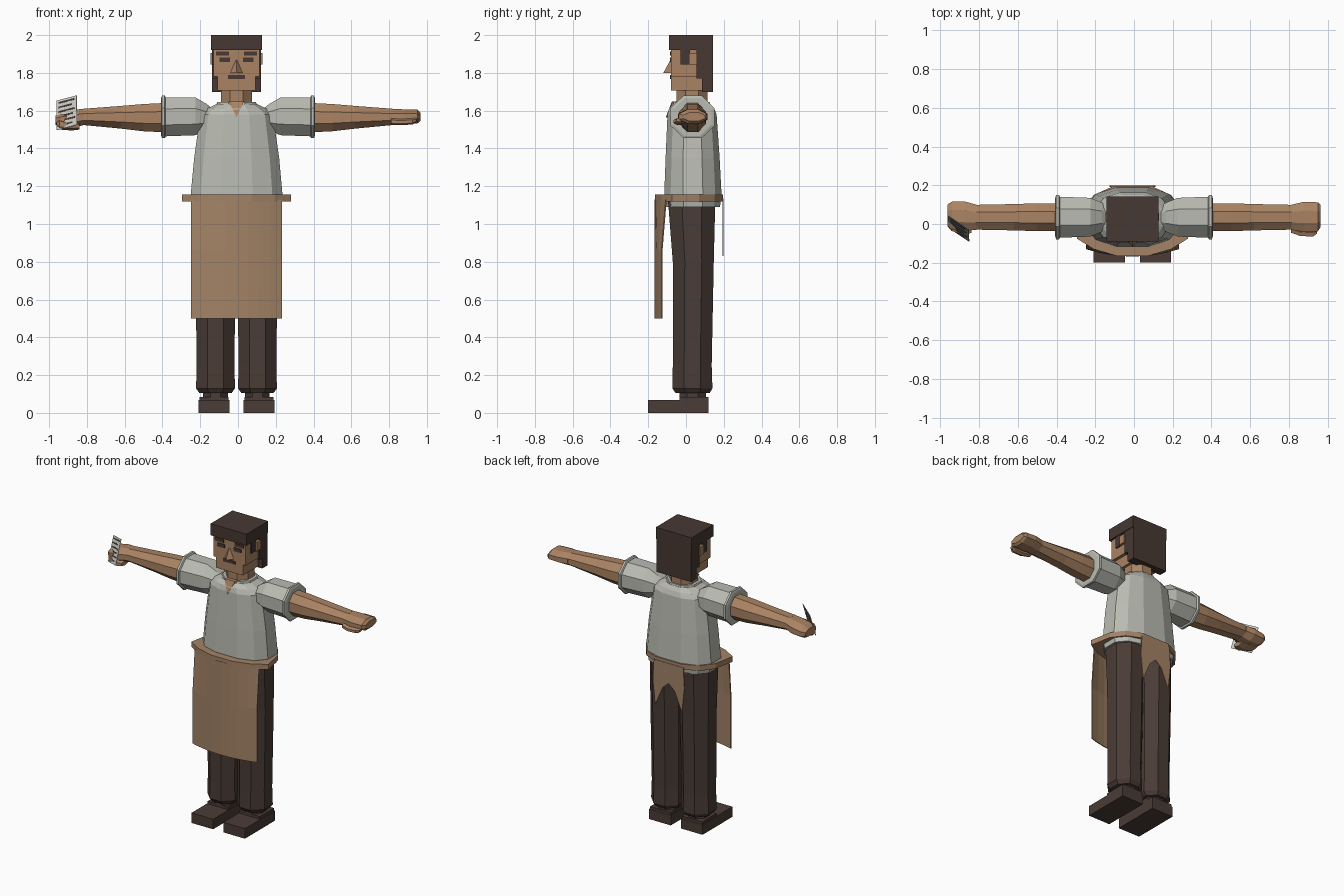
import bpy, math
from mathutils import Vector

cube = bpy.data.objects.get("Cube")
if cube:
    bpy.data.objects.remove(cube, do_unlink=True)

CX = -0.008   # body centre line
ARM_Y, ARM_Z = 0.035, 1.565


def material(name, *srgb):
    lin = [((c / 255 + 0.055) / 1.055) ** 2.4 for c in srgb] + [1]
    m = bpy.data.materials.new(name)
    m.use_nodes = True
    m.diffuse_color = lin
    m.node_tree.nodes["Principled BSDF"].inputs["Base Color"].default_value = lin
    return m


SKIN = material("skin", 170, 131, 99)
APRON = material("apron_tan", 163, 131, 102)
SHIRT = material("shirt_grey", 186, 187, 178)
TROUSER = material("trouser_brown", 74, 60, 54)
HAIR = material("hair_brown", 70, 56, 50)
PAPER = material("paper_white", 205, 207, 200)


def mesh(name, verts, faces, mat):
    me = bpy.data.meshes.new(name)
    me.from_pydata([tuple(v) for v in verts], [], faces)
    me.materials.append(mat)
    ob = bpy.data.objects.new(name, me)
    bpy.context.collection.objects.link(ob)
    # make all normals face outward
    import bmesh
    bm = bmesh.new()
    bm.from_mesh(me)
    bmesh.ops.recalc_face_normals(bm, faces=bm.faces)
    bm.to_mesh(me)
    bm.free()
    return ob


def skin_rings(name, rings, mat):
    n = len(rings[0])
    verts = [v for r in rings for v in r]
    faces = [(k * n + i, k * n + (i + 1) % n, (k + 1) * n + (i + 1) % n, (k + 1) * n + i)
             for k in range(len(rings) - 1) for i in range(n)]
    faces += [tuple(range(n)), tuple(range(len(verts) - n, len(verts)))]
    return mesh(name, verts, faces, mat)


def prism(name, pts, offset, mat):
    a = [Vector(p) for p in pts]
    return skin_rings(name, [a, [p + Vector(offset) for p in a]], mat)


def box(name, x0, x1, y0, y1, z0, z1, mat):
    pts = [(x0, y0, z0), (x1, y0, z0), (x1, y1, z0), (x0, y1, z0)]
    return prism(name, pts, (0, 0, z1 - z0), mat)


def oval(n, power=1.0):
    # unit outline with flat sides, reaching 1 on each axis
    pts = []
    for i in range(n):
        a = 2 * math.pi * (i + 0.5) / n
        c, s = math.cos(a), math.sin(a)
        pts.append((math.copysign(abs(c) ** power, c), math.copysign(abs(s) ** power, s)))
    mu, mv = max(p[0] for p in pts), max(p[1] for p in pts)
    return [(u / mu, v / mv) for u, v in pts]


def loft_z(name, rows, mat, n=8, power=1.0):
    # rows: z, x0, x1, y0, y1
    rings = [[((x0 + x1) / 2 + u * (x1 - x0) / 2, (y0 + y1) / 2 + v * (y1 - y0) / 2, z)
              for u, v in oval(n, power)] for z, x0, x1, y0, y1 in rows]
    return skin_rings(name, rings, mat)


def loft_x(name, side, rows, mat, n=8):
    # rows: x, y0, y1, z0, z1
    rings = [[(side * x, (y0 + y1) / 2 + u * (y1 - y0) / 2, (z0 + z1) / 2 + v * (z1 - z0) / 2)
              for u, v in oval(n)] for x, y0, y1, z0, z1 in rows]
    return skin_rings(name, rings, mat)


# Shirt body, collar, neck and open neckline
loft_z("shirt_body", [(1.09, -.235, .225, -.105, .18), (1.16, -.25, .235, -.115, .188),
                      (1.35, -.232, .218, -.108, .178), (1.58, -.2, .185, -.098, .162),
                      (1.61, -.165, .15, -.09, .15), (1.635, -.115, .1, -.07, .13)], SHIRT, 12, .8)
loft_z("shirt_collar", [(1.61, -.125, .11, -.075, .135), (1.645, -.11, .095, -.065, .125)], SHIRT)
loft_z("neck", [(1.58, -.09, .075, -.05, .115), (1.72, -.09, .075, -.05, .115)], SKIN)
prism("neckline", [(CX - .04, -.075, 1.648), (CX + .04, -.075, 1.648), (CX, -.107, 1.565)],
      (0, .03, 0), SKIN)

# Head, jaw, ears and nose
box("head", CX - .121, CX + .121, -.08, .135, 1.78, 1.95, SKIN)
box("jaw", CX - .1, CX + .1, -.08, .12, 1.708, 1.78, SKIN)
nx, nz = .033, 1.8
skin_rings("nose", [[(CX - nx, -.079, nz), (CX + nx, -.079, nz), (CX, -.12, nz)],
                    [(CX - .004, -.079, 1.868), (CX + .004, -.079, 1.868), (CX, -.083, 1.868)]], SKIN)
box("mouth", CX - .045, CX + .045, -.084, -.076, 1.768, 1.788, HAIR)

# Hair cap, back and side locks
box("hair_cap", CX - .134, CX + .134, -.09, .143, 1.922, 2, HAIR)
box("hair_back", CX - .13, CX + .13, .085, .143, 1.70, 1.93, HAIR)
for side, label in ((1, "left"), (-1, "right")):
    def sided(name, a, b, *rest):
        xs = sorted((CX + side * a, CX + side * b))
        box(label + "_" + name, xs[0], xs[1], *rest)
    sided("ear", .1, .138, .015, .058, 1.845, 1.905, SKIN)
    sided("sideburn", .1, .13, -.03, .02, 1.845, 1.93, HAIR)
    sided("side_lock", .1, .13, .055, .09, 1.77, 1.93, HAIR)
    sided("eyebrow", .04, .108, -.085, -.076, 1.892, 1.914, HAIR)
    sided("eye", .035, .09, -.084, -.076, 1.857, 1.882, HAIR)

    # Sleeve, rolled cuff and forearm
    def tube(name, rows, mat):
        loft_x(label + "_" + name, side,
               [(x, ARM_Y - ry, ARM_Y + ry, z - rz, z + rz) for x, ry, z, rz in rows], mat)
    tube("sleeve", [(.14, .06, ARM_Z, .05), (.165, .075, ARM_Z, .07), (.225, .1, 1.57, .1),
                    (.39, .106, 1.567, .103)], SHIRT)
    tube("cuff", [(.383, .106, 1.567, .105), (.388, .116, 1.567, .113),
                  (.402, .116, 1.567, .113), (.407, .1, 1.567, .1)], SHIRT)
    tube("forearm", [(.4, .07, 1.563, .077), (.5, .072, 1.563, .072), (.62, .068, 1.565, .06),
                     (.82, .064, 1.567, .043)], SKIN)

    # Trouser leg, ankle and shoe
    def column(name, rows, mat):
        c = CX + side * .111
        loft_z(label + "_" + name, [(z, c - r, c + r, y0, y1) for z, r, y0, y1 in rows], mat)
    column("trouser_leg", [(.105, .085, -.055, .125), (.13, .103, -.072, .14), (.25, .1, -.07, .136),
                           (.8, .106, -.07, .147), (1.12, .108, -.095, .155)], TROUSER)
    column("ankle", [(.06, .065, -.035, .105), (.12, .065, -.035, .105)], TROUSER)
    sided("shoe", .038, .2, -.2, .12, 0, .068, TROUSER)
    sided("shoe_heel", .043, .195, -.035, .118, .06, .085, TROUSER)

# Left open hand with thumb
loft_x("left_hand", 1, [(.815, -.03, .1, 1.524, 1.61), (.88, -.042, .115, 1.53, 1.607),
                        (.95, -.038, .112, 1.532, 1.605), (.965, -.015, .1, 1.545, 1.59)], SKIN)
loft_x("left_thumb", 1, [(.81, -.045, -.01, 1.525, 1.56), (.86, -.062, -.02, 1.523, 1.555),
                         (.925, -.065, -.025, 1.527, 1.56), (.945, -.05, -.025, 1.54, 1.56)], SKIN, 6)

# Right hand, curled round a written note
loft_x("right_hand", -1, [(.815, -.03, .1, 1.524, 1.61), (.87, -.035, .115, 1.51, 1.605),
                          (.94, -.03, .115, 1.51, 1.59), (.965, -.01, .1, 1.525, 1.575)], SKIN)
loft_x("right_fingers", -1, [(.84, -.045, .03, 1.5, 1.535), (.88, -.058, .04, 1.495, 1.54),
                             (.945, -.035, .04, 1.5, 1.56), (.962, -.01, .03, 1.515, 1.55)], SKIN, 6)
corner = Vector((-.96, .045, 1.652))
across, down = Vector((.107, -.072, .028)), Vector((.002, -.062, -.155))
normal = down.cross(across).normalized()


def note_quad(name, u0, u1, v0, v1, lift, thick, mat):
    pts = [corner + across * u + down * v + normal * lift
           for u, v in ((u0, v0), (u1, v0), (u1, v1), (u0, v1))]
    prism(name, pts, normal * thick, mat)


note_quad("note_sheet", 0, 1, 0, 1, 0, .003, PAPER)
for row in range(6):
    v = .07 + row * .155
    note_quad("note_line", .1, .9 - .12 * (row % 2), v, v + .055, -.001, .005, HAIR)

# Apron waistband
half = [(.08, -.165), (.2, -.13), (.288, -.075), (.26, .07), (.2, .15), (.1, .195)]
outline = half + [(-x, y) for x, y in reversed(half)]
prism("apron_waistband", [(CX + x, y, 1.12) for x, y in outline], (0, 0, .035), APRON)

# Apron front, a gently curved sheet
cols, verts = 9, []
for z, bow in ((.5, .038), (.86, .038), (1.13, .06)):
    for i in range(cols):
        u = 2 * i / (cols - 1) - 1
        verts.append((CX + .24 * u, -.165 + bow * u * u, z))
faces = [(r * cols + i, r * cols + i + 1, (r + 1) * cols + i + 1, (r + 1) * cols + i)
         for r in range(2) for i in range(cols - 1)]
sheet = mesh("apron_front", verts, faces, APRON)
solid = sheet.modifiers.new("thickness", 'SOLIDIFY')
solid.thickness, solid.offset = .006, 0

# Apron tie tails at the back
for side, label in ((1, "left"), (-1, "right")):
    tail = [(.0, 1.135), (.0, 1.0), (.045, .96), (.1, .83), (.118, 1.0), (.11, 1.135)]
    prism(label + "_tie_tail", [(CX + side * x, .192, z) for x, z in tail], (0, .006, 0), APRON)
